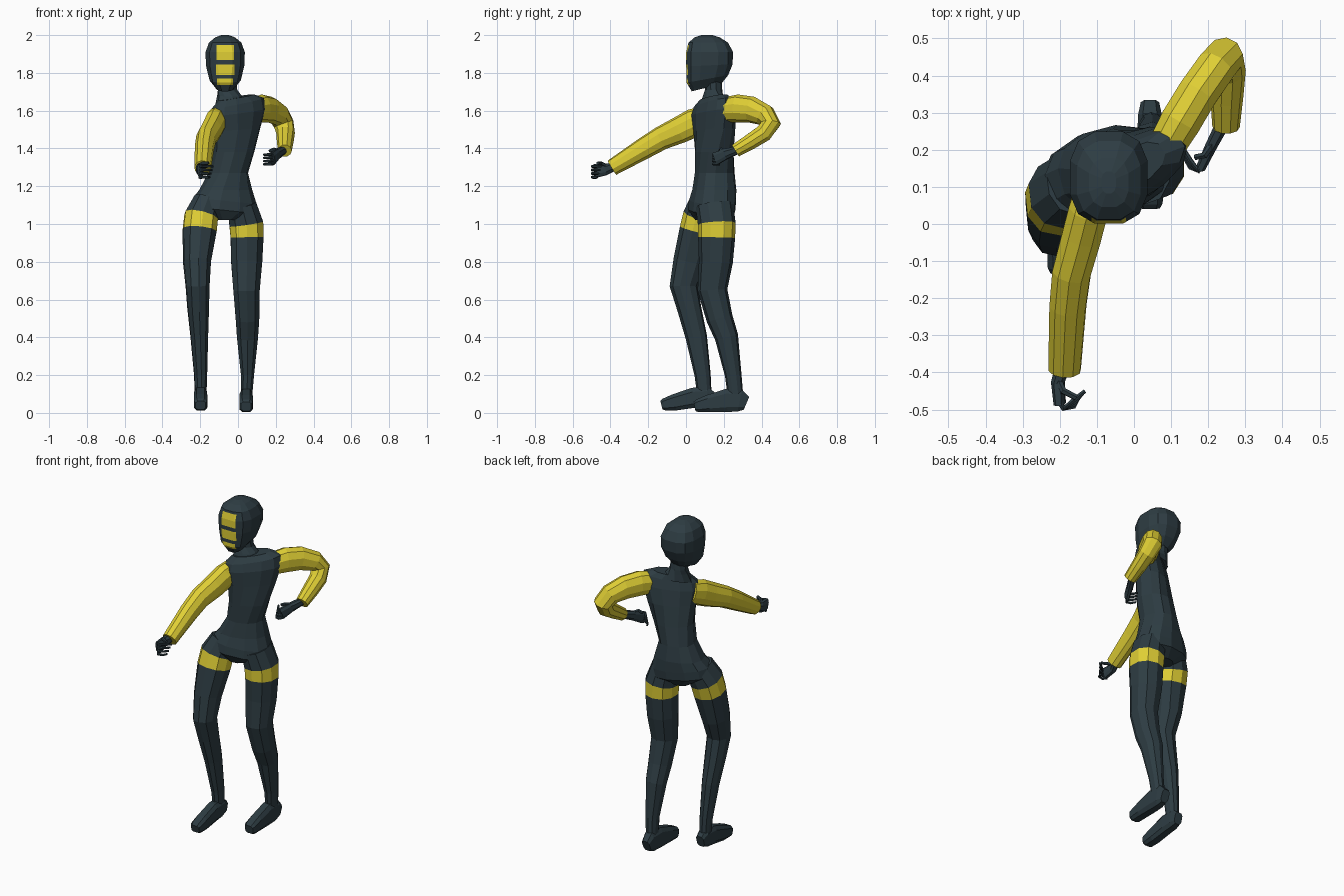
import bpy, bmesh, math
from mathutils import Vector


def material(name, col):
    m = bpy.data.materials.new(name)
    m.diffuse_color = (*col, 1)
    return m


MATS = [material("dark slate", (0.027, 0.046, 0.056)), material("yellow", (0.74, 0.62, 0.035))]


def loft(name, rings, base=0, bands=()):
    """Skin a list of rings; bands are the segments that take the other colour."""
    bm = bmesh.new()
    rows = [[bm.verts.new(p) for p in r] for r in rings]
    n = len(rows[0])
    for i in range(len(rows) - 1):
        for k in range(n):
            j = (k + 1) % n
            f = bm.faces.new((rows[i][k], rows[i][j], rows[i + 1][j], rows[i + 1][k]))
            f.material_index = 1 - base if i in bands else base
    for r in (rows[0], rows[-1]):
        bm.faces.new(r).material_index = base
    bmesh.ops.recalc_face_normals(bm, faces=bm.faces)
    me = bpy.data.meshes.new(name)
    bm.to_mesh(me)
    bm.free()
    for m in MATS:
        me.materials.append(m)
    ob = bpy.data.objects.new(name, me)
    bpy.context.collection.objects.link(ob)
    return ob


def section(n, power):
    for k in range(n):
        t = (k + 0.5) * 2 * math.pi / n
        c, s = math.cos(t), math.sin(t)
        yield math.copysign(abs(c) ** power, c), math.copysign(abs(s) ** power, s)


def tube(name, secs, ref, n=10, power=1.0, **kw):
    """Sections (x, y, z, half width, half height) set square to their path."""
    pts = [Vector(s[:3]) for s in secs]
    last = len(pts) - 1
    tangents = []
    for i in range(last + 1):
        a = (pts[i] - pts[max(i - 1, 0)]).normalized()
        b = (pts[min(i + 1, last)] - pts[i]).normalized()
        tangents.append((a + b).normalized())
    u = tangents[0].cross(Vector(ref)).normalized()
    rings = []
    for i, (p, t) in enumerate(zip(pts, tangents)):
        if i:
            u = tangents[i - 1].rotation_difference(t) @ u
        v = u.cross(t)
        a, b = secs[i][3:]
        rings.append([p + u * (c * a) + v * (s * b) for c, s in section(n, power)])
    return loft(name, rings, **kw)


def stack(name, secs, n=12, power=1.0, **kw):
    """Level rings (x, y, z, rx, ry, turn, slope along x, slope along y)."""
    rings = []
    for x, y, z, rx, ry, turn, tx, ty in secs:
        ct, st = math.cos(math.radians(turn)), math.sin(math.radians(turn))
        ring = []
        for c, s in section(n, power):
            a, b = c * rx, s * ry
            ring.append((x + a * ct - b * st, y + a * st + b * ct, z + tx * a + ty * b))
        rings.append(ring)
    return loft(name, rings, **kw)


# Torso: hips, waist and turned shoulders
stack("torso", [
    (-0.075, 0.13, 1.02, 0.06, 0.08, 10, 0, 0),
    (-0.075, 0.135, 1.07, 0.175, 0.118, 15, -0.1, 0),
    (-0.07, 0.14, 1.12, 0.17, 0.118, 15, -0.1, 0),
    (-0.065, 0.15, 1.18, 0.14, 0.112, 15, 0, 0),
    (-0.052, 0.152, 1.27, 0.103, 0.103, 20, 0, 0),
    (-0.027, 0.15, 1.38, 0.113, 0.098, 25, 0, 0),
    (-0.01, 0.15, 1.50, 0.138, 0.088, 33, 0.05, 0),
    (-0.002, 0.145, 1.59, 0.163, 0.08, 33, 0.12, 0),
    (0.0, 0.145, 1.64, 0.155, 0.066, 33, 0.18, 0),
    (-0.01, 0.147, 1.67, 0.105, 0.05, 33, 0.16, 0)], power=0.85)

# Neck flaring into the collar
stack("neck", [
    (-0.035, 0.14, 1.63, 0.09, 0.065, 25, 0.1, 0.2),
    (-0.045, 0.142, 1.68, 0.066, 0.055, 15, 0, 0.1),
    (-0.055, 0.146, 1.71, 0.054, 0.046, 0, 0, 0),
    (-0.06, 0.14, 1.78, 0.052, 0.048, 0, 0, 0)], n=10)

# Head with a flat face
HX = -0.068
head = stack("head", [
    (HX, 0.108, 1.722, 0.048, 0.08, 0, 0, 0.25),
    (HX, 0.113, 1.768, 0.085, 0.113, 0, 0, 0.18),
    (HX, 0.124, 1.84, 0.104, 0.126, 0, 0, 0.05),
    (HX, 0.125, 1.91, 0.107, 0.127, 0, 0, 0),
    (HX, 0.118, 1.96, 0.088, 0.108, 0, 0, 0),
    (HX, 0.112, 1.988, 0.054, 0.068, 0, 0, 0),
    (HX, 0.112, 2.0, 0.02, 0.03, 0, 0, 0)], power=0.75)

# Face panels cut into the head: bottom, top and half width of each
PANELS = [(1.735, 1.77, 0.042), (1.79, 1.845, 0.049), (1.868, 1.948, 0.046)]
bm = bmesh.new()
bm.from_mesh(head.data)
cuts = [((0, 0, z), (0, 0, 1)) for p in PANELS for z in p[:2]]
cuts += [((HX + s * p[2], 0, 0), (1, 0, 0)) for p in PANELS for s in (-1, 1)]
for co, no in cuts:
    bmesh.ops.bisect_plane(bm, geom=bm.verts[:] + bm.edges[:] + bm.faces[:], plane_co=co, plane_no=no)
for f in bm.faces:
    c = f.calc_center_median()
    if c.y < 0.06 and any(lo < c.z < hi and abs(c.x - HX) < w for lo, hi, w in PANELS):
        f.material_index = 1
bm.to_mesh(head.data)
bm.free()

# Legs with thigh bands
tube("right_leg", [
    (-0.165, 0.11, 1.12, 0.075, 0.09), (-0.195, 0.08, 1.04, 0.092, 0.097),
    (-0.203, 0.06, 0.965, 0.092, 0.095), (-0.217, 0.02, 0.80, 0.075, 0.088),
    (-0.214, -0.012, 0.67, 0.064, 0.075), (-0.211, 0.018, 0.55, 0.058, 0.064),
    (-0.205, 0.055, 0.40, 0.047, 0.057), (-0.198, 0.088, 0.20, 0.035, 0.043),
    (-0.198, 0.098, 0.09, 0.031, 0.038)], (0, 1, 0), power=0.9, bands=(1,))
tube("left_leg", [
    (0.02, 0.15, 1.10, 0.08, 0.1), (0.044, 0.163, 1.0, 0.094, 0.1),
    (0.048, 0.162, 0.928, 0.091, 0.098), (0.046, 0.158, 0.80, 0.086, 0.09),
    (0.045, 0.14, 0.65, 0.073, 0.079), (0.05, 0.178, 0.50, 0.065, 0.07),
    (0.05, 0.215, 0.40, 0.058, 0.062), (0.05, 0.25, 0.20, 0.036, 0.044),
    (0.045, 0.262, 0.09, 0.031, 0.041)], (0, 1, 0), power=0.9, bands=(1,))

# Feet, heel to toe
tube("right_foot", [
    (-0.198, 0.145, 0.075, 0.026, 0.035), (-0.198, 0.11, 0.085, 0.034, 0.055),
    (-0.198, 0.04, 0.08, 0.036, 0.056), (-0.198, -0.06, 0.056, 0.038, 0.046),
    (-0.198, -0.115, 0.044, 0.036, 0.034), (-0.198, -0.13, 0.04, 0.028, 0.024)],
    (0, 0, 1), n=8, power=0.6)
tube("left_foot", [
    (0.043, 0.32, 0.05, 0.026, 0.038), (0.043, 0.285, 0.065, 0.034, 0.062),
    (0.043, 0.215, 0.066, 0.036, 0.064), (0.043, 0.12, 0.05, 0.038, 0.048),
    (0.043, 0.06, 0.037, 0.036, 0.036), (0.043, 0.045, 0.034, 0.028, 0.026)],
    (0, 0, 1), n=8, power=0.6)

# Sleeves
tube("right_sleeve", [
    (-0.105, 0.11, 1.56, 0.05, 0.068), (-0.122, 0.04, 1.535, 0.056, 0.076),
    (-0.14, -0.03, 1.50, 0.056, 0.072), (-0.168, -0.13, 1.455, 0.054, 0.063),
    (-0.178, -0.22, 1.402, 0.051, 0.058), (-0.187, -0.392, 1.298, 0.045, 0.044)],
    (0, 0, 1), base=1)
tube("left_sleeve", [
    (0.085, 0.205, 1.605, 0.052, 0.066), (0.125, 0.275, 1.612, 0.058, 0.074),
    (0.17, 0.35, 1.605, 0.057, 0.07), (0.218, 0.418, 1.575, 0.056, 0.06),
    (0.242, 0.448, 1.53, 0.055, 0.055), (0.252, 0.41, 1.48, 0.048, 0.05),
    (0.25, 0.34, 1.435, 0.043, 0.045), (0.248, 0.262, 1.388, 0.037, 0.037)],
    (0, 0, 1), base=1)


def finger(name, pts, r=0.0095):
    tube(name, [(*p, r * (1 - 0.12 * i), r * (1 - 0.12 * i)) for i, p in enumerate(pts)],
         (0, 0, 1), n=6)


# Hands: palm, four curled fingers and a thumb
tube("right_palm", [
    (-0.19, -0.38, 1.305, 0.022, 0.024), (-0.205, -0.425, 1.288, 0.019, 0.031),
    (-0.2, -0.485, 1.28, 0.016, 0.039)], (0, 0, 1), n=8, power=0.8)
tube("left_palm", [
    (0.24, 0.272, 1.392, 0.02, 0.022), (0.208, 0.21, 1.37, 0.017, 0.029),
    (0.182, 0.155, 1.345, 0.014, 0.036)], (0, 0, 1), n=8, power=0.8)
for i in range(4):
    z, d = 1.248 + 0.019 * i, 0.006 * i
    finger(f"right_finger_{i + 1}", [(-0.203, -0.475, z), (-0.19, -0.497, z),
                                     (-0.162, -0.492 + d, z), (-0.15 + d, -0.468 + d, z)])
    z = 1.32 + 0.017 * i
    finger(f"left_finger_{i + 1}", [(0.188, 0.165, z), (0.174, 0.144, z - 0.002),
                                    (0.152, 0.153 + d, z - 0.004), (0.137, 0.178 + d, z - 0.004)])
finger("right_thumb", [(-0.205, -0.42, 1.305), (-0.19, -0.45, 1.322), (-0.155, -0.468, 1.322)], 0.011)
finger("left_thumb", [(0.21, 0.215, 1.388), (0.19, 0.185, 1.395), (0.165, 0.18, 1.385)], 0.011)
